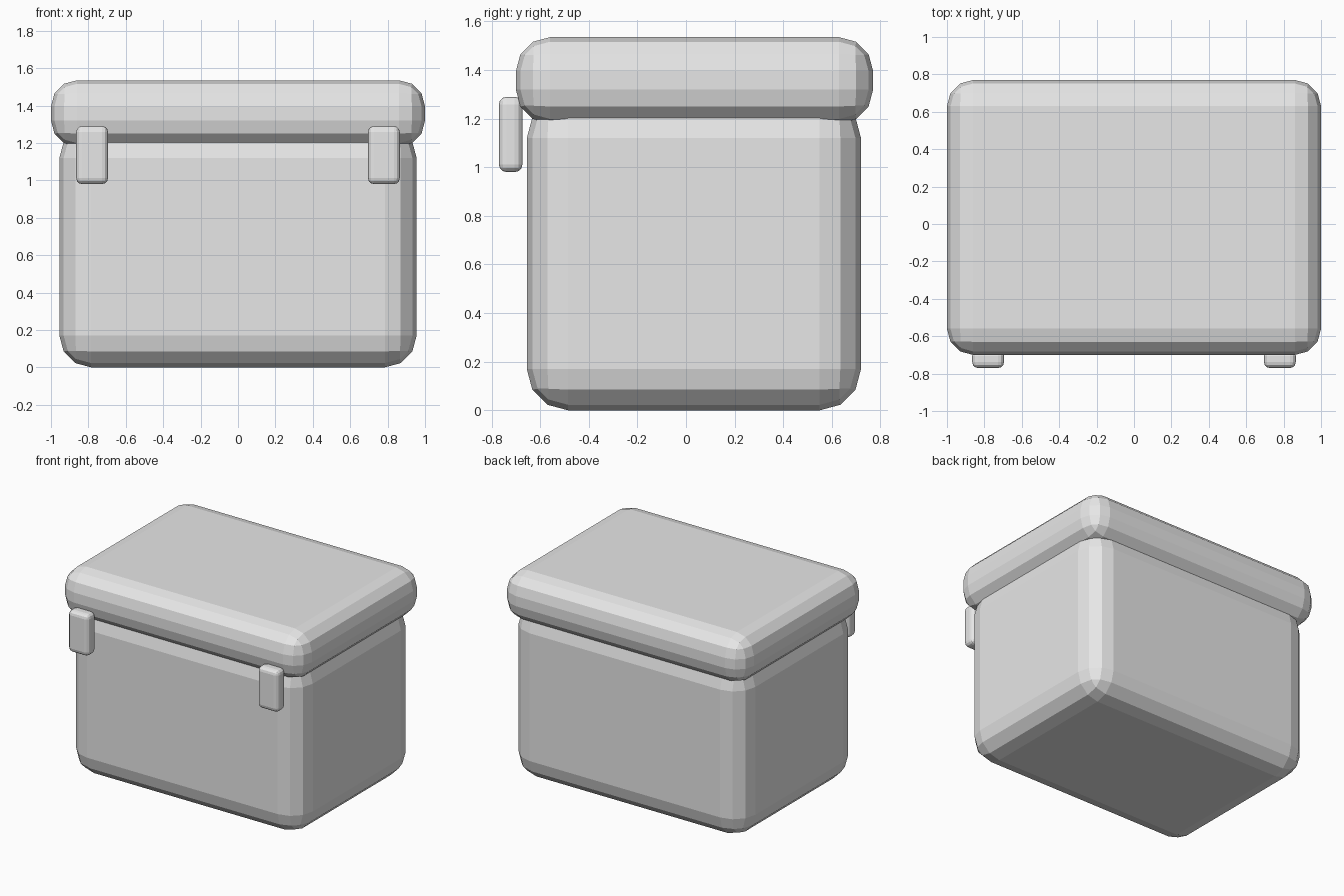
import bpy
import bmesh
from mathutils import Vector

default = bpy.data.objects.get("Cube")
if default:
    bpy.data.objects.remove(default, do_unlink=True)

# Single plain grey finish
grey = bpy.data.materials.new("plain_grey")
grey.use_nodes = True
colour = (0.8, 0.8, 0.8, 1)
grey.diffuse_color = colour
grey.node_tree.nodes["Principled BSDF"].inputs["Base Color"].default_value = colour


def rounded_box(name, low, high, radius):
    """Flat-shaded box between two corners with three-step rounded edges."""
    low, high = Vector(low), Vector(high)
    size, centre = high - low, (low + high) / 2
    bm = bmesh.new()
    bmesh.ops.create_cube(bm, size=1)
    bmesh.ops.scale(bm, vec=size, verts=bm.verts)
    bmesh.ops.bevel(bm, geom=bm.edges[:], offset=radius, segments=3,
                    profile=0.5, affect='EDGES')
    mesh = bpy.data.meshes.new(name)
    bm.to_mesh(mesh)
    bm.free()
    mesh.materials.append(grey)
    obj = bpy.data.objects.new(name, mesh)
    obj.location = centre
    bpy.context.collection.objects.link(obj)
    return obj


# Main container and overhanging lid
rounded_box("box_body", (-0.955, -0.655, 0), (0.955, 0.72, 1.29), 0.17)
rounded_box("lid", (-1, -0.70, 1.18), (1, 0.77, 1.535), 0.14)

# Pair of front latches
for side, x in (("left", 0.78), ("right", -0.78)):
    rounded_box(side + "_latch", (x - 0.085, -0.77, 0.98),
                (x + 0.085, -0.673, 1.29), 0.032)
